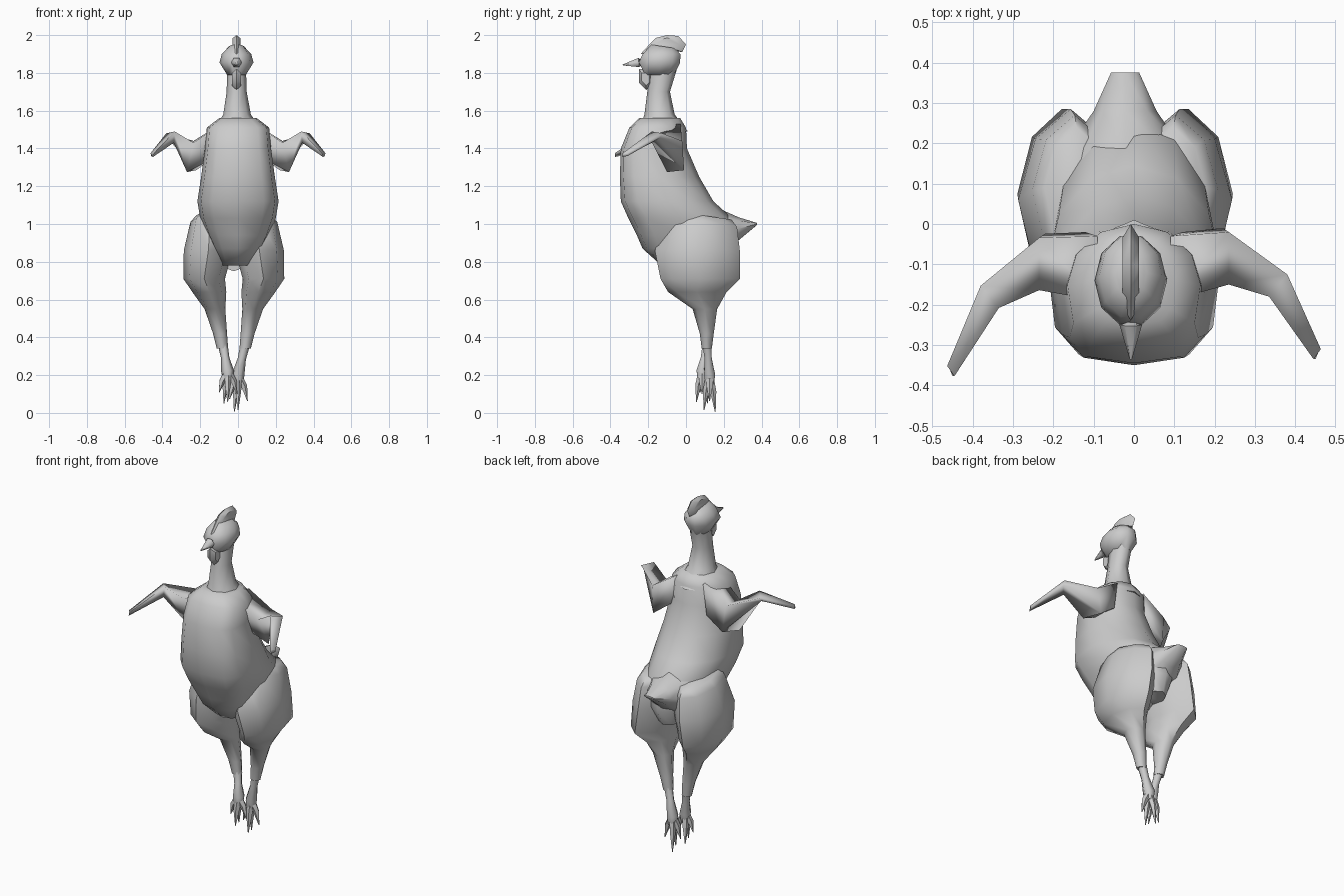
import bpy, bmesh, math
from mathutils import Vector

if "Cube" in bpy.data.objects:
    bpy.data.objects.remove(bpy.data.objects["Cube"], do_unlink=True)

GREY = (0.6, 0.6, 0.6, 1.0)
skin = bpy.data.materials.new("plain_grey")
skin.use_nodes = True
skin.diffuse_color = GREY
skin.node_tree.nodes["Principled BSDF"].inputs["Base Color"].default_value = GREY


def finish(name, bm, angle):
    """Turn a bmesh into a shaded object."""
    bmesh.ops.recalc_face_normals(bm, faces=bm.faces)
    mesh = bpy.data.meshes.new(name)
    bm.to_mesh(mesh)
    bm.free()
    mesh.materials.append(skin)
    obj = bpy.data.objects.new(name, mesh)
    bpy.context.collection.objects.link(obj)
    bpy.ops.object.select_all(action="DESELECT")
    obj.select_set(True)
    bpy.context.view_layer.objects.active = obj
    bpy.ops.object.shade_smooth_by_angle(angle=math.radians(angle))


def loft(name, rings, angle=60):
    """Skin a row of equal-length point rings and cap both ends."""
    bm = bmesh.new()
    rows = [[bm.verts.new(p) for p in ring] for ring in rings]
    for a, b in zip(rows, rows[1:]):
        for i in range(len(a)):
            j = (i + 1) % len(a)
            bm.faces.new((a[i], a[j], b[j], b[i]))
    bm.faces.new(rows[0])
    bm.faces.new(rows[-1])
    finish(name, bm, angle)


def oval(z, x, y, rx, ry, slope=0, sides=10, front=1.0, back=1.0):
    """Level or sloping ring; a power below one makes that half squarer."""
    ring = []
    for i in range(sides):
        t = math.tau * i / sides
        c, s = math.cos(t), math.sin(t)
        power = front if s < 0 else back
        dx = math.copysign(abs(c) ** power, c) * rx
        dy = math.copysign(abs(s) ** power, s) * ry
        ring.append((x + dx, y + dy, z + slope * dy))
    return ring


def tube(name, points, radii, sides=6):
    """Round limb through the points, square to each step."""
    pts = [Vector(p) for p in points]
    rings = []
    for i, p in enumerate(pts):
        way = (pts[min(i + 1, len(pts) - 1)] - pts[max(i - 1, 0)]).normalized()
        u = way.cross(Vector((0, 1, 0.1))).normalized()
        v = way.cross(u)
        turns = [math.tau * k / sides for k in range(sides)]
        rings.append([p + radii[i] * (u * math.cos(t) + v * math.sin(t)) for t in turns])
    loft(name, rings)


def fin(name, outline, x, half, inset):
    """Upright plate with a sharp rim and thicker middle."""
    mid = sum((Vector(p) for p in outline), Vector((0, 0))) / len(outline)
    inner = [mid + (Vector(p) - mid) * inset for p in outline]
    rim = [(x, *p) for p in outline]
    loft(name, [[(x - half, *p) for p in inner], rim,
                [(x + half, *p) for p in inner]], 50)


# Plump body with a broad breast and a rounder back
loft("body", [oval(*r, sides=12, front=0.65, back=1.0) for r in (
    (1.56, 0, -0.14, 0.10, 0.11),
    (1.51, 0, -0.15, 0.165, 0.15),
    (1.40, 0, -0.17, 0.175, 0.175),
    (1.25, 0, -0.14, 0.195, 0.21),
    (1.12, 0, -0.10, 0.215, 0.245),
    (1.03, 0, -0.03, 0.20, 0.275),
    (0.94, 0, 0.0, 0.165, 0.26),
    (0.87, 0, 0.02, 0.13, 0.25),
    (0.78, -0.01, 0.05, 0.08, 0.18))])

# Neck and head
loft("neck", [oval(*r, sides=8) for r in (
    (1.49, 0, -0.12, 0.13, 0.13),
    (1.58, -0.005, -0.14, 0.073, 0.08),
    (1.70, -0.007, -0.145, 0.053, 0.06),
    (1.83, -0.008, -0.12, 0.05, 0.075))])
HEAD_X = -0.008
loft("head", [oval(*r) for r in (
    (1.79, HEAD_X, -0.14, 0.05, 0.08),
    (1.855, HEAD_X, -0.14, 0.09, 0.115),
    (1.90, HEAD_X, -0.13, 0.078, 0.105),
    (1.94, HEAD_X, -0.12, 0.04, 0.065, -0.15))])

# Beak, comb and wattle
tube("beak", [(HEAD_X, -0.21, 1.855), (HEAD_X, -0.25, 1.855), (HEAD_X, -0.335, 1.842)],
     [0.035, 0.028, 0.003])
fin("comb", [(-0.24, 1.90), (-0.19, 1.955), (-0.16, 1.985), (-0.10, 2.0), (-0.04, 1.995),
             (0, 1.95), (-0.02, 1.91), (-0.08, 1.92), (-0.16, 1.91)], HEAD_X, 0.02, 0.7)
fin("wattle", [(-0.25, 1.82), (-0.25, 1.75), (-0.21, 1.71), (-0.18, 1.74), (-0.18, 1.82)],
    HEAD_X, 0.025, 0.6)

# Wings: hanging upper arm, raised wrist, drooping tip
WING = [
    [(0.09, -0.19, 1.53), (0.09, -0.03, 1.53), (0.12, -0.02, 1.36), (0.10, -0.13, 1.36)],
    [(0.235, -0.15, 1.43), (0.235, -0.02, 1.44), (0.22, -0.01, 1.285), (0.27, -0.10, 1.275)],
    [(0.335, -0.18, 1.49), (0.38, -0.125, 1.48), (0.375, -0.14, 1.455), (0.34, -0.18, 1.43)],
    [(0.445, -0.335, 1.375), (0.463, -0.31, 1.375), (0.46, -0.31, 1.36), (0.45, -0.335, 1.355)]]
for side, name, drift in ((1, "left_wing", 0), (-1, "right_wing", -0.014)):
    loft(name, [[(side * x, y + drift * i, z) for x, y, z in ring]
                for i, ring in enumerate(WING)], 110)

# Rump narrowing to a flat tail, filling the gap between the hips
MID_X = -0.022
loft("tail", [[(MID_X + w * math.cos(t), y, z + h * math.sin(t))
               for t in (math.tau * k / 8 for k in range(8))]
              for y, z, w, h in ((0.06, 0.92, 0.19, 0.17), (0.19, 0.95, 0.14, 0.125),
                                 (0.28, 0.975, 0.078, 0.06), (0.375, 1.0, 0.035, 0.006))])

# Legs mirrored about a line just right of centre
LEG = [(1.045, 0.12, 0.09, 0.08, 0.15, -0.14), (1.01, 0.125, 0.085, 0.105, 0.185, -0.14),
       (0.86, 0.135, 0.06, 0.13, 0.225), (0.71, 0.157, 0.075, 0.11, 0.21),
       (0.64, 0.13, 0.06, 0.09, 0.155), (0.55, 0.10, 0.10, 0.055, 0.065),
       (0.42, 0.073, 0.11, 0.037, 0.037), (0.34, 0.06, 0.11, 0.03, 0.027)]
for side, word in ((1, "left"), (-1, "right")):
    loft(word + "_leg", [oval(z, MID_X + side * d, y, *rest, sides=8, back=1.15)
                         for z, d, y, *rest in LEG])

# Slim ankles and splayed toes
for word, ankle, palm, drop in (("left", (0.04, 0.11, 0.37), (0.0, 0.125, 0.20), 0.195),
                                ("right", (-0.08, 0.11, 0.36), (-0.055, 0.085, 0.22), 0.17)):
    a, p = Vector(ankle), Vector(palm)
    tube(word + "_foot", [a, a.lerp(p, 0.5), p, p - Vector((0, 0, 0.05))],
         [0.026, 0.022, 0.034, 0.024])
    for n, (dx, dy, reach) in enumerate(((-0.02, 0.03, 1), (0.0, -0.03, 0.95),
                                         (0.05, 0.0, 0.7), (-0.045, -0.01, 0.65))):
        tip = p + Vector((dx, dy, -drop * reach))
        tube(f"{word}_toe_{n + 1}", [p, p.lerp(tip, 0.45) + Vector((dx, dy, 0)) * 0.2, tip],
             [0.021, 0.017, 0.002], 5)
